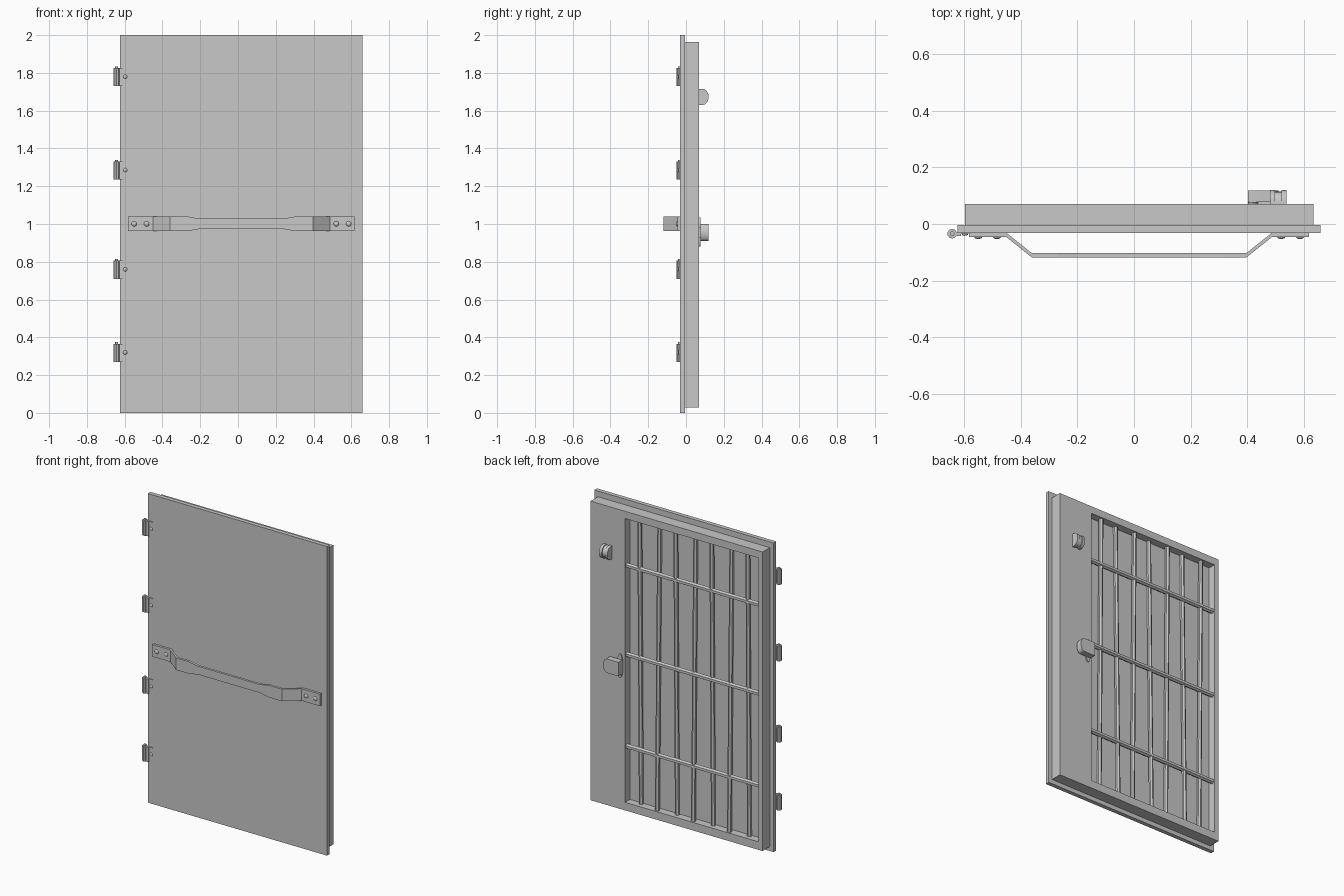
import bpy, bmesh, math
from mathutils import Vector

cube = bpy.data.objects.get("Cube")
if cube:
    bpy.data.objects.remove(cube, do_unlink=True)

steel = bpy.data.materials.new("grey steel")
GREY = (0.58, 0.58, 0.58, 1)
steel.diffuse_color = GREY
steel.use_nodes = True
steel.node_tree.nodes["Principled BSDF"].inputs["Base Color"].default_value = GREY


def finish(name, bm, smooth=False):
    bmesh.ops.recalc_face_normals(bm, faces=bm.faces[:])
    mesh = bpy.data.meshes.new(name)
    bm.to_mesh(mesh)
    bm.free()
    mesh.materials.append(steel)
    ob = bpy.data.objects.new(name, mesh)
    bpy.context.collection.objects.link(ob)
    if smooth:
        bpy.ops.object.select_all(action="DESELECT")
        ob.select_set(True)
        bpy.context.view_layer.objects.active = ob
        bpy.ops.object.shade_smooth_by_angle(angle=math.radians(35))
    return ob


def box(name, x, y, z):
    bm = bmesh.new()
    bmesh.ops.create_cube(bm, size=1)
    for v in bm.verts:
        v.co = [lo + (c + 0.5) * (hi - lo) for c, (lo, hi) in zip(v.co, (x, y, z))]
    return finish(name, bm)


def rod(name, a, b, radius, sides=16):
    a, b = Vector(a), Vector(b)
    bm = bmesh.new()
    bmesh.ops.create_cone(bm, cap_ends=True, segments=sides, radius1=radius,
                          radius2=radius, depth=(b - a).length)
    turn = (b - a).to_track_quat("Z", "Y")
    for v in bm.verts:
        v.co = turn @ v.co + (a + b) / 2
    return finish(name, bm, True)


def prism(name, points, shift):
    """Extrude a closed outline along a vector."""
    bm = bmesh.new()
    face = bm.faces.new([bm.verts.new(p) for p in points])
    near = face.copy()
    out = bmesh.ops.extrude_face_region(bm, geom=[face])["geom"]
    bmesh.ops.translate(bm, vec=shift,
                        verts=[g for g in out if isinstance(g, bmesh.types.BMVert)])
    bmesh.ops.remove_doubles(bm, verts=bm.verts[:], dist=1e-5)
    return finish(name, bm, True)


def arc(cx, cy, rx, ry, start, end, steps=10):
    for i in range(steps + 1):
        t = math.radians(start + (end - start) * i / steps)
        yield cx + rx * math.cos(t), cy + ry * math.sin(t)


def screw(name, x, z, y, radius):
    """Domed screw head on a front surface at depth y."""
    bm = bmesh.new()
    bmesh.ops.create_uvsphere(bm, u_segments=12, v_segments=8, radius=radius)
    for v in bm.verts:
        v.co = (v.co.x + x, v.co.z * 0.5 + y, v.co.y + z)
    finish(name, bm, True)


FRONT, MID, BACK, FLOOR = -0.031, -0.004, 0.07, 0.02

# Door sheet
box("door_sheet", (-0.624, 0.659), (FRONT, MID), (0, 2))

# Rear frame with one large recess
bm = bmesh.new()


def ring(x0, x1, z0, z1, y):
    return [bm.verts.new((x, y, z)) for x, z in ((x0, z0), (x1, z0), (x1, z1), (x0, z1))]


outer, inner = (-0.597, 0.634, 0.028, 1.963), (-0.567, 0.387, 0.08, 1.916)
loops = [ring(*outer, MID), ring(*outer, BACK), ring(*inner, BACK), ring(*inner, FLOOR)]
for p, q in zip(loops, loops[1:]):
    for i in range(4):
        j = (i + 1) % 4
        bm.faces.new((p[i], p[j], q[j], q[i]))
bm.faces.new(loops[0])
bm.faces.new(loops[3])
finish("rear_frame", bm)

# Grille: upright bars lean alternately, cross bars tie them
for i in range(7):
    x = 0.297 - 0.129 * i
    lean = 0.008 if i % 2 == 0 else -0.012
    rod(f"upright_bar_{i + 1}", (x, 0.041 - lean, 0.08), (x, 0.041 + lean, 1.916), 0.014, 6)
for i, z in enumerate((0.436, 1.03, 1.606)):
    rod(f"cross_bar_{i + 1}", (-0.567, 0.049, z), (0.387, 0.049, z), 0.016, 6)

# Pull handle: cranked flat strip, narrower in the grip
CX, CZ = 0.018, 1.001
half = [(0.6, -0.031, 0.039), (0.469, -0.031, 0.039), (0.379, -0.103, 0.039),
        (0.288, -0.103, 0.039), (0.219, -0.103, 0.027)]
path = [(CX - d, y, h) for d, y, h in half] + [(CX + d, y, h) for d, y, h in reversed(half)]
bm = bmesh.new()
rings = []
for x, y, h in path:
    rings.append([bm.verts.new((x, y + dy, CZ + s * h))
                  for dy, s in ((0, -1), (0, 1), (-0.015, 1), (-0.015, -1))])
for a, b in zip(rings, rings[1:]):
    for i in range(4):
        j = (i + 1) % 4
        bm.faces.new((a[i], a[j], b[j], b[i]))
bm.faces.new(rings[0])
bm.faces.new(rings[-1])
finish("pull_handle", bm)
for side in (-1, 1):
    for d in (0.502, 0.568):
        screw("handle_screw", CX + side * d, CZ, -0.046, 0.014)

# Hinges
for z in (0.32, 0.76, 1.285, 1.78):
    rod("hinge_pin", (-0.642, -0.034, z - 0.048), (-0.642, -0.034, z + 0.054), 0.008)
    rod("hinge_barrel", (-0.642, -0.034, z - 0.05), (-0.642, -0.034, z + 0.046), 0.017, 10)
    box("hinge_leaf", (-0.642, -0.611), (-0.043, -0.03), (z - 0.05, z + 0.046))
    box("hinge_flap", (-0.612, -0.585), (-0.036, -0.03), (z - 0.05, z + 0.046))
    screw("hinge_screw", -0.597, z, -0.036, 0.011)

# Upper catch: two rounded cheeks around a lower middle
for name, x0, x1, h, depth in (("catch_cheek_left", 0.52, 0.538, 0.043, 0.05),
                               ("catch_middle", 0.498, 0.52, 0.038, 0.044),
                               ("catch_cheek_right", 0.48, 0.498, 0.043, 0.05)):
    outline = [(x0, BACK - 0.002, 1.673 - h)]
    outline += [(x0, y, z) for y, z in arc(BACK + depth - 0.034, 1.673, 0.034, h, -90, 90)]
    outline += [(x0, BACK - 0.002, 1.673 + h)]
    prism(name, outline, (x1 - x0, 0, 0))

# Lower lock: back plate, neck and rounded case
prism("lock_plate", [(x, BACK - 0.002, z) for x, z in
                     list(arc(0.42, 0.98, 0.018, 0.055, 0, 180)) +
                     list(arc(0.42, 0.935, 0.018, 0.055, 180, 360))], (0, 0.01, 0))
box("lock_neck", (0.42, 0.495), (BACK - 0.002, 0.09), (0.925, 0.985))
prism("lock_case", [(0.402, 0.078, 0.91), *[(x, 0.078, z) for x, z in
                    arc(0.485, 0.955, 0.025, 0.045, -90, 90)], (0.402, 0.078, 1.0)],
      (0, 0.04, 0))
